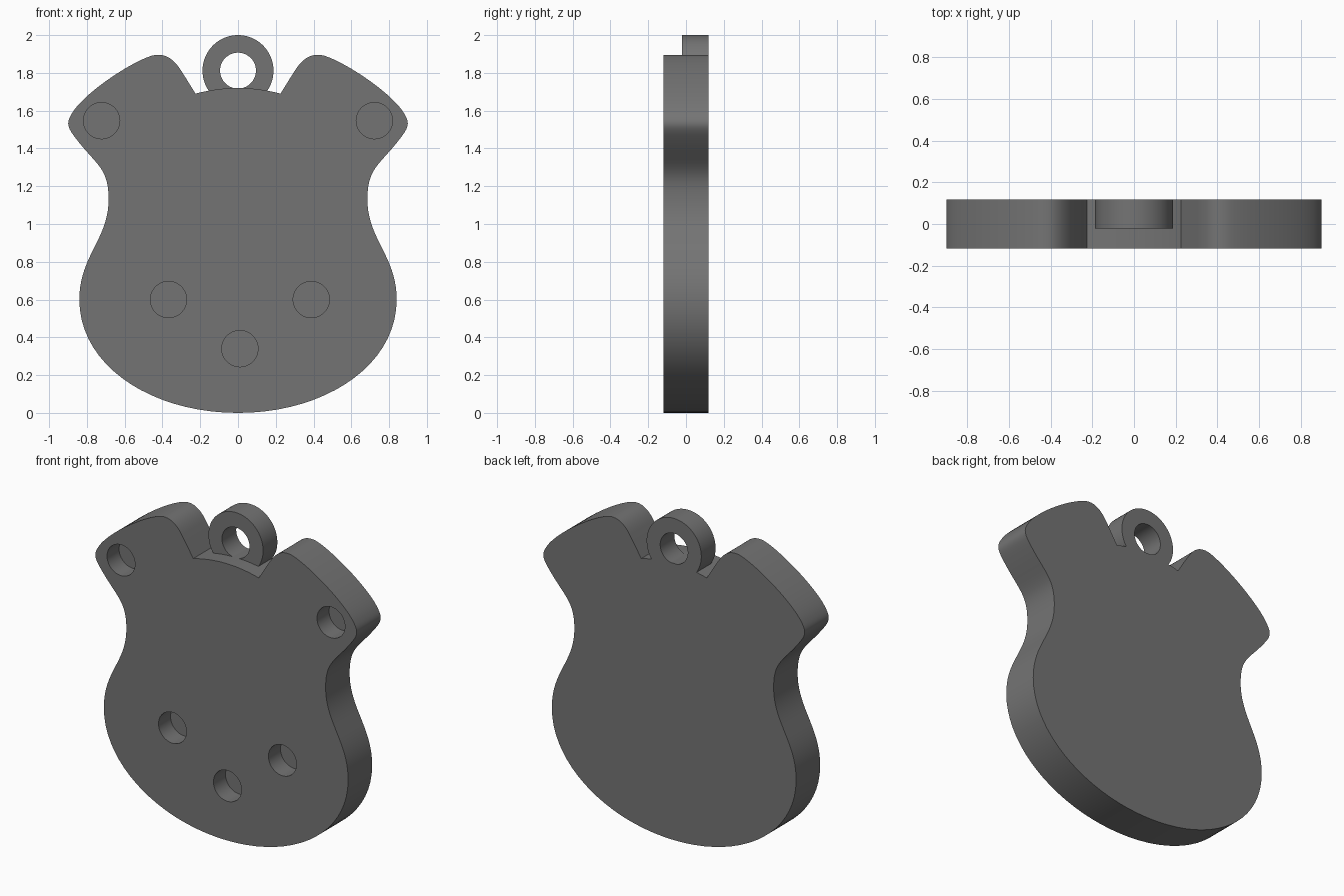
import bpy, bmesh, math
from mathutils import Vector
from mathutils.geometry import interpolate_bezier

if "Cube" in bpy.data.objects:
    bpy.data.objects.remove(bpy.data.objects["Cube"])

HALF = 0.118  # half thickness of the plate


def prism(name, outline, y0, y1):
    """Extrude a closed (x, z) outline from y0 to y1."""
    bm = bmesh.new()
    face = bm.faces.new([bm.verts.new((x, y0, z)) for x, z in outline])
    ext = bmesh.ops.extrude_face_region(bm, geom=[face])
    moved = [v for v in ext["geom"] if isinstance(v, bmesh.types.BMVert)]
    bmesh.ops.translate(bm, verts=moved, vec=(0, y1 - y0, 0))
    bmesh.ops.recalc_face_normals(bm, faces=bm.faces)
    mesh = bpy.data.meshes.new(name)
    bm.to_mesh(mesh)
    bm.free()
    obj = bpy.data.objects.new(name, mesh)
    bpy.context.collection.objects.link(obj)
    return obj


def disc(name, x, z, r, y0, y1, n=64):
    pts = [(x + r * math.cos(2 * math.pi * i / n), z + r * math.sin(2 * math.pi * i / n))
           for i in range(n)]
    return prism(name, pts, y0, y1)


def boolean(target, tool, operation):
    """Apply a boolean and remove the tool object."""
    mod = target.modifiers.new(operation, 'BOOLEAN')
    mod.operation, mod.solver, mod.object = operation, 'EXACT', tool
    tool.hide_render = True
    bpy.context.view_layer.objects.active = target
    bpy.ops.object.modifier_apply(modifier=mod.name)
    bpy.data.objects.remove(tool)


# Right half of the plate outline: Bezier segments (handle, handle, end) from the bottom centre
start = (0.0, 0.0)
segments = [
    ((0.46, 0.0), (0.84, 0.25), (0.84, 0.60)),        # belly
    ((0.84, 0.83), (0.685, 0.92), (0.685, 1.13)),     # waist
    ((0.685, 1.30), (0.75, 1.31), (0.86, 1.455)),     # neck
    ((0.91, 1.52), (0.91, 1.54), (0.87, 1.60)),       # shoulder tip
    ((0.80, 1.70), (0.58, 1.85), (0.46, 1.89)),       # shoulder top
    ((0.39, 1.91), (0.345, 1.875), (0.31, 1.825)),    # inner peak
    ((0.28, 1.78), (0.25, 1.73), (0.225, 1.69)),      # notch side
    ((0.15, 1.71), (0.075, 1.72), (0.0, 1.72)),       # notch floor
]
half = [Vector(start)]
for h1, h2, end in segments:
    half += interpolate_bezier(half[-1], Vector(h1), Vector(h2), Vector(end), 20)[1:]
half = [(p[0], p[1]) for p in half]
outline = half + [(-x, z) for x, z in reversed(half[1:-1])]
plate = prism("plate", outline, -HALF, HALF)

# Hanging ring, flush with the back of the plate
ring = disc("hanging_ring", 0, 1.812, 0.188, -0.022, HALF)
boolean(ring, disc("ring_hole_cutter", 0, 1.812, 0.095, -0.3, 0.3), 'DIFFERENCE')
boolean(plate, ring, 'UNION')

# Blind round holes in the front
for x, z in [(-0.722, 1.547), (0.722, 1.547), (-0.368, 0.6), (0.388, 0.6), (0.01, 0.34)]:
    boolean(plate, disc("hole_cutter", x, z, 0.096, -0.3, 0.0), 'DIFFERENCE')

# Dark grey finish
grey = bpy.data.materials.new("dark_grey")
grey.diffuse_color = (0.175, 0.175, 0.175, 1)
grey.use_nodes = True
grey.node_tree.nodes["Principled BSDF"].inputs["Base Color"].default_value = grey.diffuse_color
plate.data.materials.clear()
plate.data.materials.append(grey)
for poly in plate.data.polygons:
    poly.material_index = 0

# Smooth side walls with sharp rims
bpy.ops.object.select_all(action='DESELECT')
plate.select_set(True)
bpy.context.view_layer.objects.active = plate
bpy.ops.object.shade_smooth_by_angle(angle=math.radians(30))
